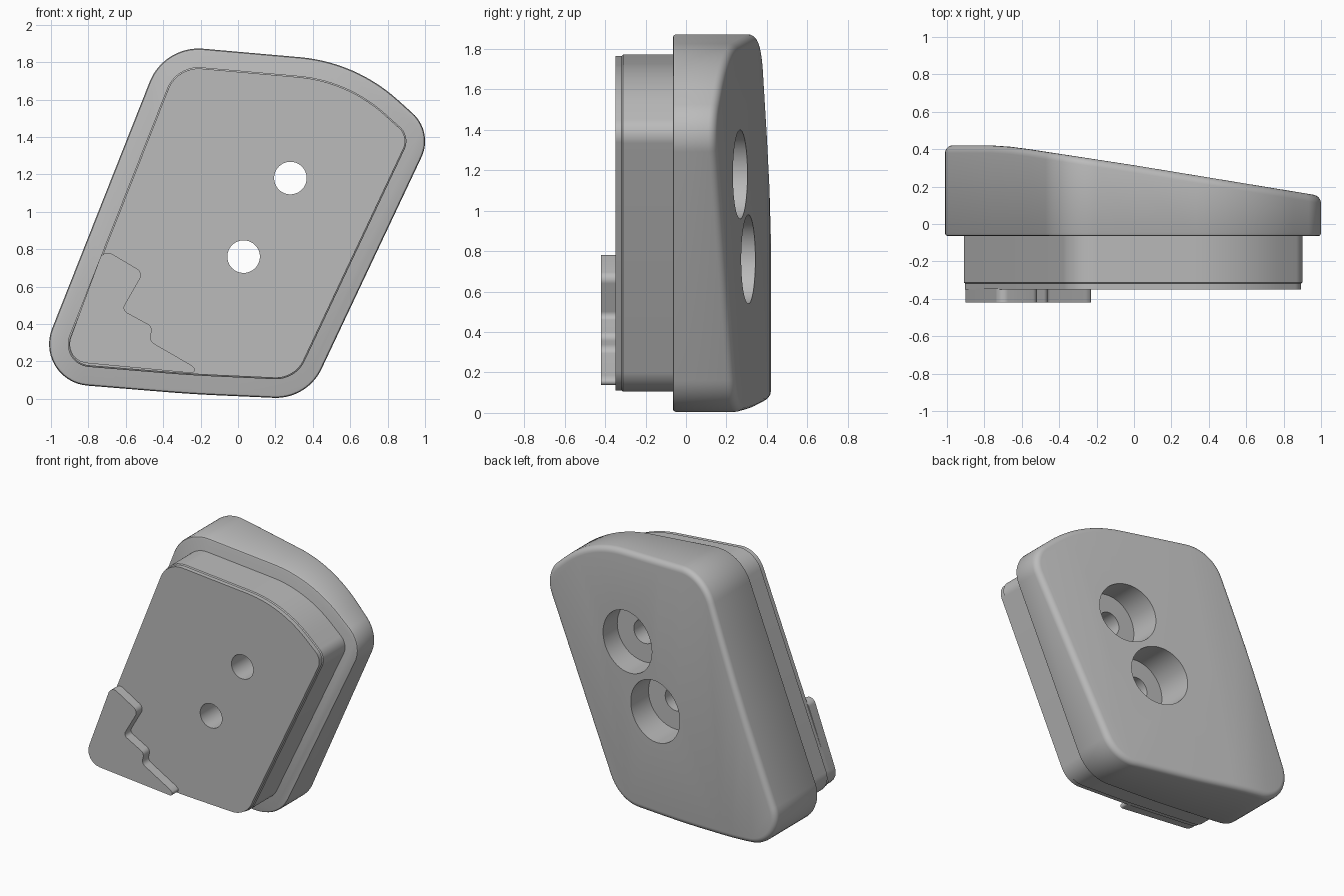
import bpy, bmesh, math
from mathutils import Vector, Matrix

if "Cube" in bpy.data.objects:
    bpy.data.objects.remove(bpy.data.objects["Cube"], do_unlink=True)

grey = bpy.data.materials.new("plain grey")
grey.use_nodes = True
grey.diffuse_color = (0.5, 0.5, 0.5, 1)
grey.node_tree.nodes["Principled BSDF"].inputs["Base Color"].default_value = (0.5, 0.5, 0.5, 1)


def rounded(corners, steps):
    """Closed (x, z) outline: each corner (x, z, tangent length) becomes an arc."""
    pts = []
    n = len(corners)
    for i, (x, z, length) in enumerate(corners):
        p = Vector((x, z))
        u = (Vector(corners[i - 1][:2]) - p).normalized()
        v = (Vector(corners[(i + 1) % n][:2]) - p).normalized()
        w = math.sin(u.angle(v) / 2)
        a, b = p + u * length, p + v * length
        for k in range(steps + 1):
            t = k / steps
            c0, c1, c2 = (1 - t) ** 2, 2 * t * (1 - t) * w, t * t
            pts.append((a * c0 + p * c1 + b * c2) / (c0 + c1 + c2))
    return pts


def inset(pts, d):
    """Move a counter-clockwise outline inward by d."""
    out = []
    for i, p in enumerate(pts):
        t = (pts[(i + 1) % len(pts)] - pts[i - 1]).normalized()
        out.append(p + Vector((-t.y, t.x)) * d)
    return out


def loft(outline, levels):
    """Stack inset copies of the outline along y; levels are (inset, y)."""
    bm = bmesh.new()
    rings = [[bm.verts.new((p.x, y, p.y)) for p in inset(outline, d)] for d, y in levels]
    n = len(outline)
    for r, s in zip(rings, rings[1:]):
        for i in range(n):
            j = (i + 1) % n
            bm.faces.new((r[i], r[j], s[j], s[i]))
    bm.faces.new(rings[0])
    bm.faces.new(rings[-1])
    bmesh.ops.recalc_face_normals(bm, faces=bm.faces)
    return bm


def make(name, bm):
    mesh = bpy.data.meshes.new(name)
    bm.to_mesh(mesh)
    bm.free()
    mesh.materials.append(grey)
    ob = bpy.data.objects.new(name, mesh)
    bpy.context.collection.objects.link(ob)
    return ob


def activate(ob):
    bpy.ops.object.select_all(action='DESELECT')
    ob.select_set(True)
    bpy.context.view_layer.objects.active = ob


def drill(targets, x, z, radius, y0, y1):
    """Cut a round hole along y through the targets."""
    bm = bmesh.new()
    turn = Matrix.Translation((x, (y0 + y1) / 2, z)) @ Matrix.Rotation(math.pi / 2, 4, 'X')
    bmesh.ops.create_cone(bm, cap_ends=True, segments=64, radius1=radius,
                          radius2=radius, depth=y1 - y0, matrix=turn)
    cutter = make("hole_cutter", bm)
    cutter.hide_render = True
    for ob in targets:
        activate(ob)
        mod = ob.modifiers.new("hole", 'BOOLEAN')
        mod.operation = 'DIFFERENCE'
        mod.solver = 'EXACT'
        mod.object = cutter
        bpy.ops.object.modifier_apply(modifier=mod.name)
    bpy.data.objects.remove(cutter, do_unlink=True)


# Shared outline, counter-clockwise from the lower left
outline = rounded([(-1.105, 0.095, 0.30), (-0.25, 0.025, 0.15), (0.37, -0.003, 0.18),
                   (1.045, 1.427, 0.15), (0.63, 1.80, 0.30), (-0.395, 1.89, 0.21)], 14)

# Main body: flat front, back sloping down towards +x
TOP = 1.0


def back_height(x):
    stops = [(-1.2, 0.42), (-0.76, 0.42), (-0.66, 0.413), (-0.56, 0.40), (0.0, 0.314), (1.0, 0.15), (1.2, 0.117)]
    for (x0, h0), (x1, h1) in zip(stops, stops[1:]):
        if x <= x1:
            return h0 + (h1 - h0) * (x - x0) / (x1 - x0)
    return stops[-1][1]


edge = 0.04
roll = [(edge * (1 - math.cos(a)), TOP - edge * (1 - math.sin(a)))
        for a in (math.pi / 2 * k / 5 for k in range(6))]
bm = loft(outline, [(0.015, -0.065), (0.005, -0.061), (0, -0.05)] + roll)
for x in (-0.76, -0.66, -0.56, 0.0):
    bmesh.ops.bisect_plane(bm, geom=bm.verts[:] + bm.edges[:] + bm.faces[:],
                           plane_co=(x, 0, 0), plane_no=(1, 0, 0))
for v in bm.verts:
    if v.co.y > 0.5:
        v.co.y += back_height(v.co.x) - TOP
body = make("main_body", bm)

# Raised front block with a fine step near its face
block = make("front_block", loft(outline, [(0.107, -0.35), (0.107, -0.318), (0.1, -0.312), (0.1, -0.065)]))

# Thin stepped plate in the lower corner of the front
steps = [(-0.94, 0.203, 0.13), (-0.20, 0.133, 0.05), (-0.25, 0.18, 0.01),
         (-0.475, 0.31, 0.03), (-0.455, 0.385, 0.03), (-0.62, 0.475, 0.03),
         (-0.505, 0.675, 0.04), (-0.70, 0.79, 0.03), (-0.735, 0.76, 0.01)]
plate = make("corner_plate", loft(rounded(steps, 6), [(0, -0.42), (0, -0.345)]))

# Two through holes with wide counterbores at the back
for x, z in ((0.28, 1.18), (0.03, 0.76)):
    drill([body, block], x, z, 0.087, -0.6, 0.8)
    drill([body], x, z, 0.22, 0.07, 0.8)

for ob in (body, block, plate):
    activate(ob)
    bpy.ops.object.shade_smooth_by_angle(angle=math.radians(30))
